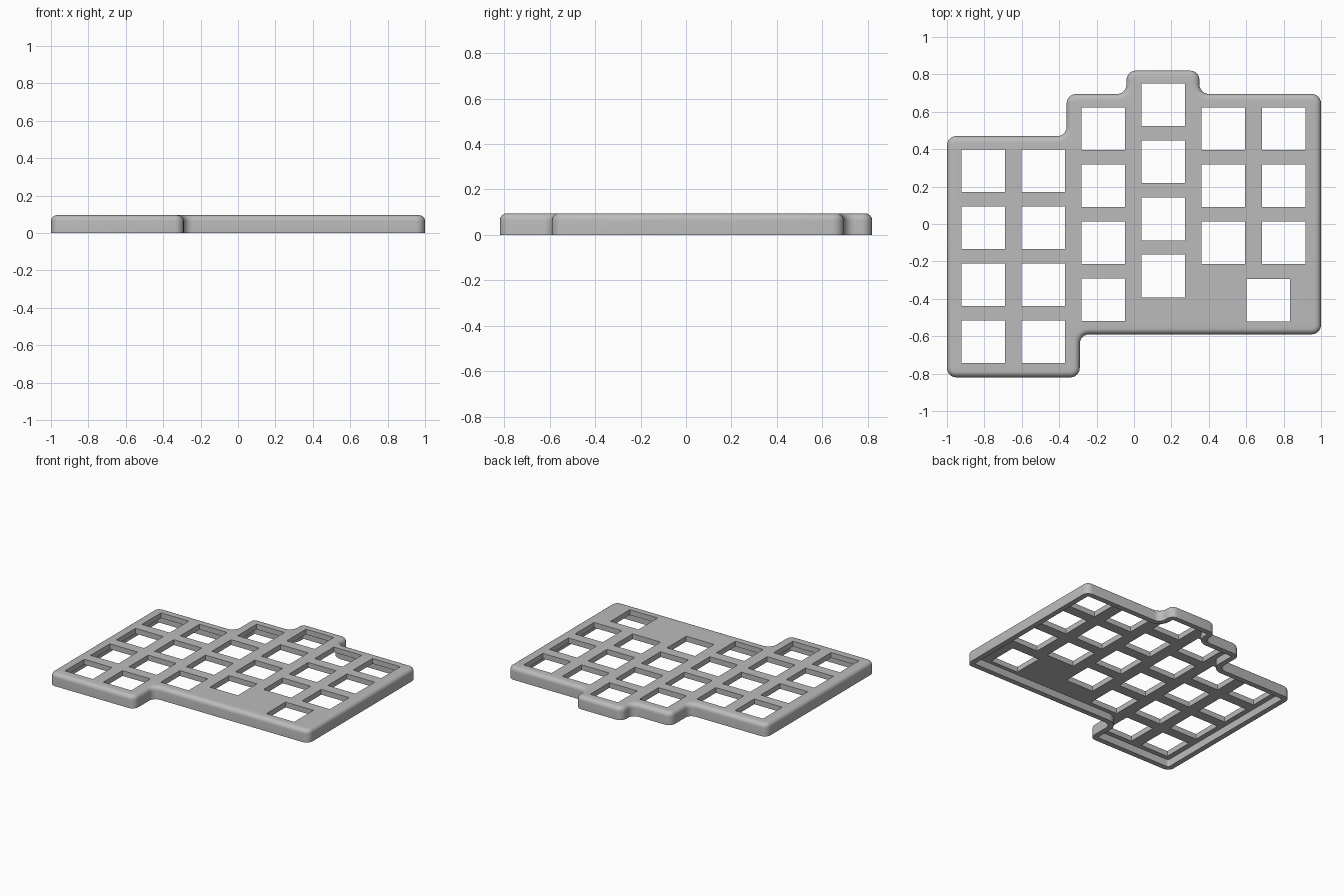
import bpy
import bmesh
from math import pi, sin, cos
from mathutils import Vector

if "Cube" in bpy.data.objects:
    bpy.data.objects.remove(bpy.data.objects["Cube"], do_unlink=True)

HEIGHT = 0.095      # overall height
ROOF = 0.055        # underside of the plate inside the rim
WALL = 0.04         # rim thickness
RADIUS = 0.05       # plan corner radius
BEVEL = 0.032       # rounding of the upper edge
HOLE = (0.116, 0.114)

# Outline corners, counter-clockwise
CORNERS = [Vector(p) for p in (
    (-1, -0.82), (-0.29, -0.82), (-0.29, -0.59), (1, -0.59), (1, 0.695), (0.35, 0.695),
    (0.35, 0.82), (-0.04, 0.82), (-0.04, 0.695), (-0.36, 0.695), (-0.36, 0.47), (-1, 0.47))]

# Key columns: x, top key y, number of keys
PITCH = 0.305
COLUMNS = [(-0.805, 0.285, 4), (-0.485, 0.285, 4), (-0.165, 0.51, 4),
           (0.157, 0.637, 4), (0.478, 0.51, 3), (0.8, 0.51, 3), (0.718, -0.408, 1)]


def outline(inset, steps=6):
    """Rounded outline, moved inward by inset, always with the same point count."""
    points = []
    for i, corner in enumerate(CORNERS):
        came = (corner - CORNERS[i - 1]).normalized()
        goes = (CORNERS[(i + 1) % len(CORNERS)] - corner).normalized()
        convex = came.cross(goes) > 0
        centre = corner + (goes - came) * RADIUS
        r = RADIUS - inset if convex else RADIUS + inset
        for k in range(steps + 1):
            a = k / steps * pi / 2
            points.append(centre + (came * sin(a) - goes * cos(a)) * r)
    return points


def ring(bm, points, z):
    return [bm.verts.new((p.x, p.y, z)) for p in points]


def bridge(bm, low, high):
    n = len(low)
    for i in range(n):
        j = (i + 1) % n
        bm.faces.new((low[i], low[j], high[j], high[i]))


def fill(bm, loops):
    """Flat face between an outer loop and the key openings."""
    edges = []
    for loop in loops:
        for i, v in enumerate(loop):
            pair = (loop[i - 1], v)
            edges.append(bm.edges.get(pair) or bm.edges.new(pair))
    bmesh.ops.triangle_fill(bm, use_beauty=True, edges=edges)


bm = bmesh.new()

# Shell: inner rim wall, rim foot, outer wall, rounded upper edge
profile = [(WALL, ROOF), (WALL, 0), (0, 0)]
for k in range(7):
    a = k / 6 * pi / 2
    profile.append((BEVEL * (1 - cos(a)), HEIGHT - BEVEL * (1 - sin(a))))
rings = [ring(bm, outline(inset), z) for inset, z in profile]
for low, high in zip(rings, rings[1:]):
    bridge(bm, low, high)

# Key openings through the plate
upper, lower = [rings[-1]], [rings[0]]
for x, y, count in COLUMNS:
    for row in range(count):
        rect = [Vector((x + sx * HOLE[0], y - row * PITCH + sy * HOLE[1]))
                for sx, sy in ((-1, -1), (1, -1), (1, 1), (-1, 1))]
        lower.append(ring(bm, rect, ROOF))
        upper.append(ring(bm, rect, HEIGHT))
        bridge(bm, lower[-1], upper[-1])

# Plate top and underside
fill(bm, upper)
fill(bm, lower)
bmesh.ops.recalc_face_normals(bm, faces=bm.faces)

mesh = bpy.data.meshes.new("key_plate")
bm.to_mesh(mesh)
bm.free()
plate = bpy.data.objects.new("key_plate", mesh)
bpy.context.collection.objects.link(plate)

# Plain grey plastic
grey = bpy.data.materials.new("grey_plastic")
grey.use_nodes = True
colour = (0.5, 0.5, 0.5, 1)
grey.diffuse_color = colour
grey.node_tree.nodes["Principled BSDF"].inputs["Base Color"].default_value = colour
mesh.materials.append(grey)

bpy.ops.object.select_all(action="DESELECT")
plate.select_set(True)
bpy.context.view_layer.objects.active = plate
bpy.ops.object.shade_smooth_by_angle(angle=pi / 6)
